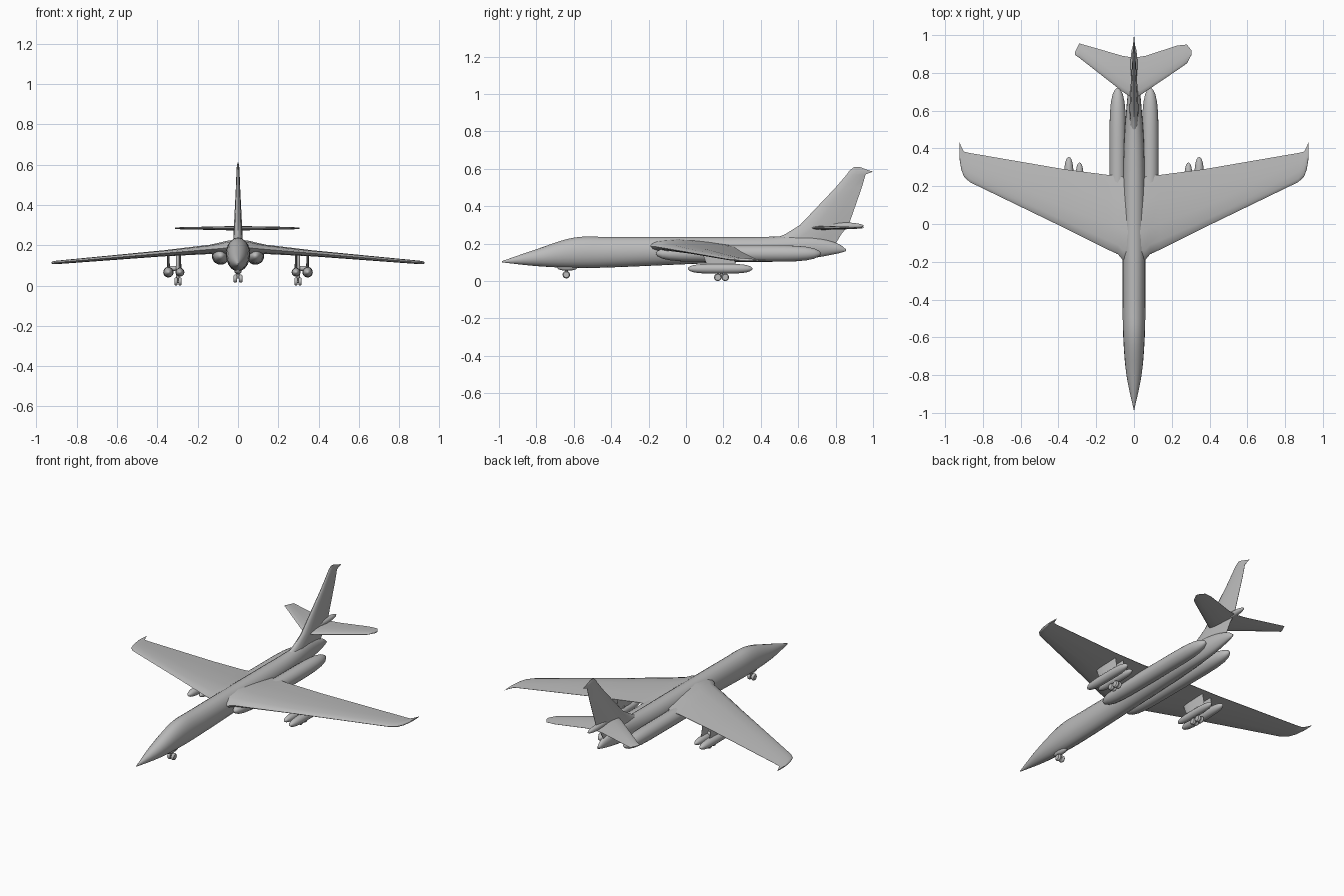
import bpy, bmesh
from math import sin, cos, pi, radians
from mathutils import Vector

default_cube = bpy.data.objects.get("Cube")
if default_cube:
    bpy.data.objects.remove(default_cube, do_unlink=True)

shade = (.5, .5, .5, 1)
grey = bpy.data.materials.new("airframe_grey")
grey.use_nodes = True
grey.diffuse_color = shade
grey.node_tree.nodes["Principled BSDF"].inputs["Base Color"].default_value = shade


def skin(name, rings):
    """Bridge matching rings of points into a closed, smooth body."""
    bm = bmesh.new()
    loops = [[bm.verts.new(point) for point in ring] for ring in rings]
    for near, far in zip(loops, loops[1:]):
        for i in range(len(near)):
            bm.faces.new((near[i - 1], near[i], far[i], far[i - 1]))
    bm.faces.new(loops[0])
    bm.faces.new(loops[-1])
    bmesh.ops.recalc_face_normals(bm, faces=bm.faces)
    mesh = bpy.data.meshes.new(name)
    bm.to_mesh(mesh)
    bm.free()
    mesh.materials.append(grey)
    obj = bpy.data.objects.new(name, mesh)
    bpy.context.collection.objects.link(obj)
    bpy.ops.object.select_all(action='DESELECT')
    obj.select_set(True)
    bpy.context.view_layer.objects.active = obj
    bpy.ops.object.shade_smooth_by_angle(angle=radians(45))


def circle(sides=20):
    """Cosine and sine pairs around a unit circle."""
    return [(cos(2 * pi * i / sides), sin(2 * pi * i / sides)) for i in range(sides)]


def curve_through(stations, steps=5):
    """Fill in a smooth curve through a few stations."""
    points = [Vector(station) for station in stations]
    padded = [points[0], *points, points[-1]]
    result = []
    for before, start, end, after in zip(padded, padded[1:], padded[2:], padded[3:]):
        leaving, arriving = (end - before) / 2, (after - start) / 2
        for step in range(steps):
            t = step / steps
            ease = t * t * (3 - 2 * t)
            result.append(start.lerp(end, ease) + leaving * t * (1 - t) ** 2
                          - arriving * t * t * (1 - t))
    return result + [points[-1]]


def body(name, stations):
    """Oval hull along y; stations are (y, half width, bottom, top)."""
    skin(name, [[(width * c, y, (bottom + top) / 2 + (top - bottom) / 2 * s) for c, s in circle()]
                for y, width, bottom, top in curve_through(stations)])


def spindle(name, x, z, front, back, radius, bluntness=4, steps=16):
    """Round body along y that closes at both ends."""
    rings = []
    for i in range(steps + 1):
        along = -cos(pi * i / steps)
        r = radius * max(1 - abs(along) ** bluntness, .01) ** .5
        y = (front + back) / 2 + (back - front) / 2 * along
        rings.append([(x + r * c, y, z + r * s) for c, s in circle()])
    skin(name, rings)


def foil(name, stations, place):
    """Aerofoil surface; stations are (span, leading edge, trailing edge, thickness)."""
    upper = [(.03, .4), (.12, .8), (.35, 1), (.7, .6), (1, .06)]
    outline = [(0, 0)] + upper + [(chord, -height) for chord, height in reversed(upper)]
    skin(name, [[place(span, lead + (trail - lead) * chord, thick / 2 * height)
                 for chord, height in outline]
                for span, lead, trail, thick in stations])


def tube(name, start, end, radius, bevel=.002):
    """Cylinder between two points with softened rims."""
    start, end = Vector(start), Vector(end)
    axis = (end - start).normalized()
    u = axis.orthogonal().normalized()
    v = axis.cross(u)
    inset = axis * bevel
    steps = [(start, radius - bevel), (start + inset, radius),
             (end - inset, radius), (end, radius - bevel)]
    skin(name, [[centre + r * (u * c + v * s) for c, s in circle()] for centre, r in steps])


# Fuselage with pointed nose, raised cockpit and tail cone
body("fuselage", [
    (-.985, .001, .1, .106), (-.8, .04, .08, .17), (-.6, .057, .07, .232),
    (-.4, .06, .073, .236), (0, .06, .09, .236), (.4, .054, .106, .236),
    (.65, .037, .12, .24), (.8, .02, .145, .205), (.855, .004, .16, .17)])

# Tail fin with a swept hooked tip
foil("tail_fin", [
    (.2, .4, .8, .05), (.25, .53, .83, .045), (.3, .61, .87, .04), (.5, .8, .94, .02),
    (.57, .86, .96, .015), (.585, .87, 1, .013), (.596, .88, .965, .01), (.61, .9, .93, .005)],
    lambda span, y, rise: (rise, y, span))
spindle("tail_fairing", 0, .295, .74, .95, .018, bluntness=2)

# Tailplanes: rounded tip on the left, clipped tip on the right
tail_height = .284
foil("left_tailplane", [
    (0, .66, .88, .022), (.06, .7, .89, .02), (.23, .815, .945, .014),
    (.28, .85, .95, .01), (.304, .895, .92, .006)],
    lambda span, y, rise: (span, y, tail_height + rise))
foil("right_tailplane", [
    (0, .66, .88, .022), (.06, .7, .89, .02), (.29, .88, .956, .01), (.312, .895, .91, .006)],
    lambda span, y, rise: (-span, y, tail_height + rise))

for side, mirror in (("left", 1), ("right", -1)):
    # Swept drooping wing with a hooked tip
    foil(side + "_wing", [
        (0, -.21, .25, .075), (.06, -.19, .25, .07), (.085, -.16, .26, .06),
        (.14, -.135, .26, .046), (.37, -.02, .29, .03), (.87, .222, .376, .018),
        (.9, .25, .383, .017), (.915, .29, .41, .015), (.925, .35, .44, .008)],
        lambda span, y, rise: (mirror * span, y, .191 - .085 * span + rise))

    # Engine nacelle from wing root to rear exhaust
    spindle(side + "_nacelle", mirror * .086, .147, -.16, .72, .044, bluntness=6)

    # Twin underwing pods on pylons
    pod_height = .066
    for place, x, front, back, radius in (("outer", .345, .01, .355, .026),
                                          ("inner", .288, .04, .325, .022)):
        pod = f"{side}_{place}_pod"
        spindle(pod, mirror * x, pod_height, front, back, radius)
        foil(pod + "_pylon", [(pod_height, .12, .27, .014), (.165, .08, .25, .012)],
             lambda span, y, rise: (mirror * (x + rise), y, span))
    tube(side + "_pod_brace", (mirror * .28, .2, .085), (mirror * .35, .2, .085), .012)

    # Main gear leg with a four wheel bogie
    wheel = .02
    gear_x, gear_y = mirror * .298, .19
    tube(side + "_main_leg", (gear_x, gear_y, wheel), (gear_x, gear_y, .16), .009)
    tube(side + "_bogie_beam", (gear_x, gear_y - wheel, wheel),
         (gear_x, gear_y + wheel, wheel), .007)
    for row, y in (("front", gear_y - wheel), ("rear", gear_y + wheel)):
        for place, inner, outer in (("inner", -.018, -.002), ("outer", .002, .018)):
            tube(f"{side}_{row}_{place}_main_wheel", (gear_x + inner, y, wheel),
                 (gear_x + outer, y, wheel), wheel, bevel=.004)

    # Nose wheel of a side by side pair
    nose_y, nose_z = -.64, .034
    tube(side + "_nose_wheel", (mirror * .004, nose_y, nose_z),
         (mirror * .022, nose_y, nose_z), wheel, bevel=.005)

# Nose gear leg and bay fairing
tube("nose_leg", (0, nose_y, nose_z), (0, nose_y, .09), .008)
spindle("nose_gear_bay", 0, .073, -.69, -.58, .018, bluntness=2)
